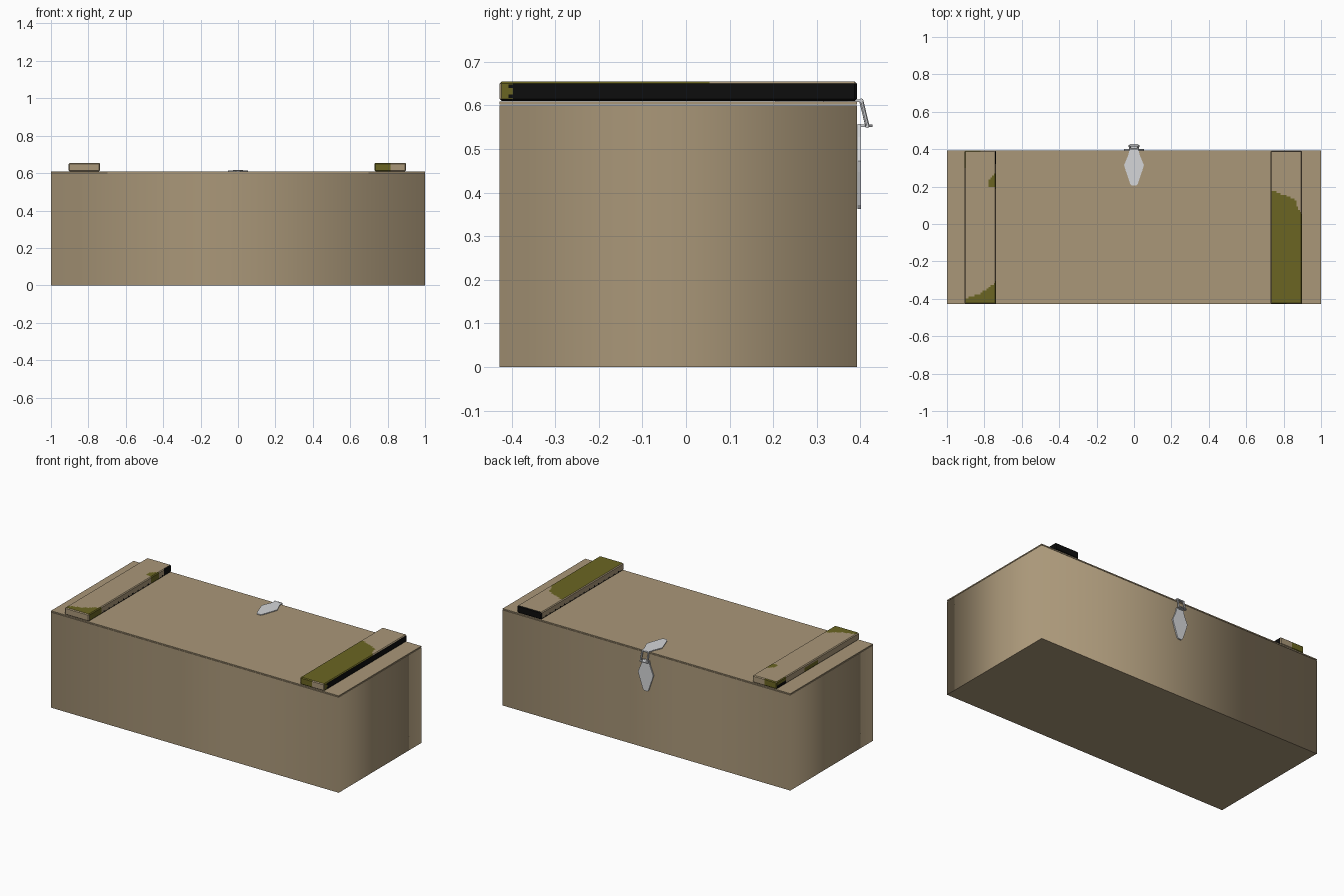
import bpy, bmesh, math
from mathutils import Vector, Matrix

if "Cube" in bpy.data.objects:
    bpy.data.objects.remove(bpy.data.objects["Cube"])


def material(name, rgb):
    m = bpy.data.materials.new(name)
    m.diffuse_color = (*rgb, 1)
    m.use_nodes = True
    m.node_tree.nodes["Principled BSDF"].inputs["Base Color"].default_value = m.diffuse_color
    return m


WOOD = material("tan wood", (0.40, 0.31, 0.19))
OLIVE = material("olive paint", (0.145, 0.13, 0.016))
BLACK = material("black paint", (0.004, 0.004, 0.004))
METAL = material("pale metal", (0.66, 0.67, 0.69))


def finish(name, bm, mats):
    bmesh.ops.recalc_face_normals(bm, faces=bm.faces)
    me = bpy.data.meshes.new(name)
    bm.to_mesh(me)
    bm.free()
    for m in mats:
        me.materials.append(m)
    ob = bpy.data.objects.new(name, me)
    bpy.context.collection.objects.link(ob)
    return ob


def block(lo, hi, bevel=0):
    lo, hi = Vector(lo), Vector(hi)
    bm = bmesh.new()
    bmesh.ops.create_cube(bm, size=1)
    for v in bm.verts:
        v.co = (lo + hi) / 2 + v.co * (hi - lo)
    if bevel:
        bmesh.ops.bevel(bm, geom=bm.edges[:], offset=bevel, segments=1,
                        affect='EDGES')
    return bm


# crate body: the four walls share soft normals, top and bottom stay flat
bm = block((-1, -0.428, 0), (1, 0.392, 0.6))
bm.normal_update()
for f in bm.faces:
    f.smooth = abs(f.normal.z) < 0.5
finish("crate_body", bm, [WOOD])

# thin lid
finish("crate_lid", block((-1, -0.428, 0.602), (1, 0.392, 0.609)), [WOOD])


# battens with worn paint; 0 wood, 1 olive, 2 black
def right_paint(u, y, z, n):
    if n.x > 0.9:
        return 1 if y < -0.40 + 0.006 * math.sin(z * 300) else 2
    if n.y > 0.6:
        return 2
    if n.y < -0.6:
        return 1 if u < 0.48 else 0
    if n.x < -0.6:
        return 2 if z < 0.619 + 0.003 * math.sin(y * 130) else 0
    if n.z < 0:
        return 2
    limit = 0.185 - 0.07 * u - (max(0, u - 0.75) * 0.28)
    return 1 if y < limit else 0


def left_paint(u, y, z, n):
    if n.y > 0.6:
        return 1 if u < 0.5 else 0
    if n.y < -0.6:
        return 0
    if n.x > 0.6:
        if y < -0.31 or 0.19 < y < 0.27:
            return 1
        if y > 0.32:
            return 2
        return 2 if z < 0.619 + 0.003 * math.sin(y * 130) else 0
    if n.x < -0.6:
        if y > 0.30:
            return 1 if z > 0.632 else 2
        return 1 if -0.02 < y < 0.12 and z < 0.64 else 0
    if n.z < 0:
        return 2
    corner = -0.40 + 0.03 * min(u / 0.5, 1) + 0.12 * max(0, u - 0.5)
    blob = u > 0.72 and 0.195 < y < 0.225 + 0.13 * (u - 0.65)
    return 1 if y < corner or blob else 0


def batten(name, x0, x1, paint):
    y0, y1, z0, z1 = -0.428, 0.392, 0.61, 0.655
    bm = block((x0, y0, z0), (x1, y1, z1), 0.005)
    # cut into small cells so the paint can follow a rule
    for axis, a, b, count in ((0, x0, x1, 16), (1, y0, y1, 80), (2, z0, z1, 6)):
        for i in range(1, count):
            p, n = Vector(), Vector()
            p[axis] = a + (b - a) * i / count
            n[axis] = 1
            bmesh.ops.bisect_plane(bm, geom=bm.verts[:] + bm.edges[:] + bm.faces[:],
                                   plane_co=p, plane_no=n)
    bm.normal_update()
    for f in bm.faces:
        c = f.calc_center_median()
        f.material_index = paint((c.x - x0) / (x1 - x0), c.y, c.z, f.normal)
    finish(name, bm, [WOOD, OLIVE, BLACK])


batten("left_batten", -0.905, -0.737, left_paint)
batten("right_batten", 0.731, 0.899, right_paint)


# latch parts: mirrored outline of (half width, length), thickened
def plate(name, half, thick, matrix):
    pts = [(w, t) for w, t in half] + [(-w, t) for w, t in reversed(half)]
    bm = bmesh.new()
    face = bm.faces.new([bm.verts.new((x, y, 0)) for x, y in pts])
    ext = bmesh.ops.extrude_face_region(bm, geom=[face])
    for v in ext['geom']:
        if isinstance(v, bmesh.types.BMVert):
            v.co.z += thick
    bm.transform(matrix)
    finish(name, bm, [METAL])


def place(y, z, angle):
    return Matrix.Translation((0, y, z)) @ Matrix.Rotation(angle, 4, 'X')


LEAF = [(0.024, 0), (0.03, -0.03), (0.053, -0.085), (0.046, -0.11),
        (0.02, -0.185), (0.012, -0.195)]
plate("latch_top_leaf", LEAF, 0.006, place(0.40, 0.608, 0))
plate("latch_back_leaf", LEAF, 0.008, place(0.393, 0.557, math.pi / 2)
      @ Matrix.Rotation(math.pi, 4, 'Y') @ Matrix.Translation((0, 0, -0.0)))


def rod(name, a, b, r):
    a, b = Vector(a), Vector(b)
    bm = bmesh.new()
    rot = (b - a).to_track_quat('Z', 'Y').to_matrix().to_4x4()
    bmesh.ops.create_cone(bm, cap_ends=True, segments=8, radius1=r, radius2=r,
                          depth=(b - a).length,
                          matrix=Matrix.Translation((a + b) / 2) @ rot)
    finish(name, bm, [METAL])


# hinge pin, wire link and small hook
rod("latch_hinge_pin", (-0.026, 0.402, 0.611), (0.026, 0.402, 0.611), 0.005)
for s, side in ((-1, "left"), (1, "right")):
    rod("latch_link_" + side, (s * 0.02, 0.402, 0.611), (s * 0.024, 0.416, 0.553), 0.005)
rod("latch_link_bar", (-0.028, 0.416, 0.553), (0.028, 0.416, 0.553), 0.005)
plate("latch_hook", [(0.016, 0), (0.016, 0.018), (0.03, 0.026), (0.02, 0.034)],
      0.005, place(0.394, 0.551, 0))
